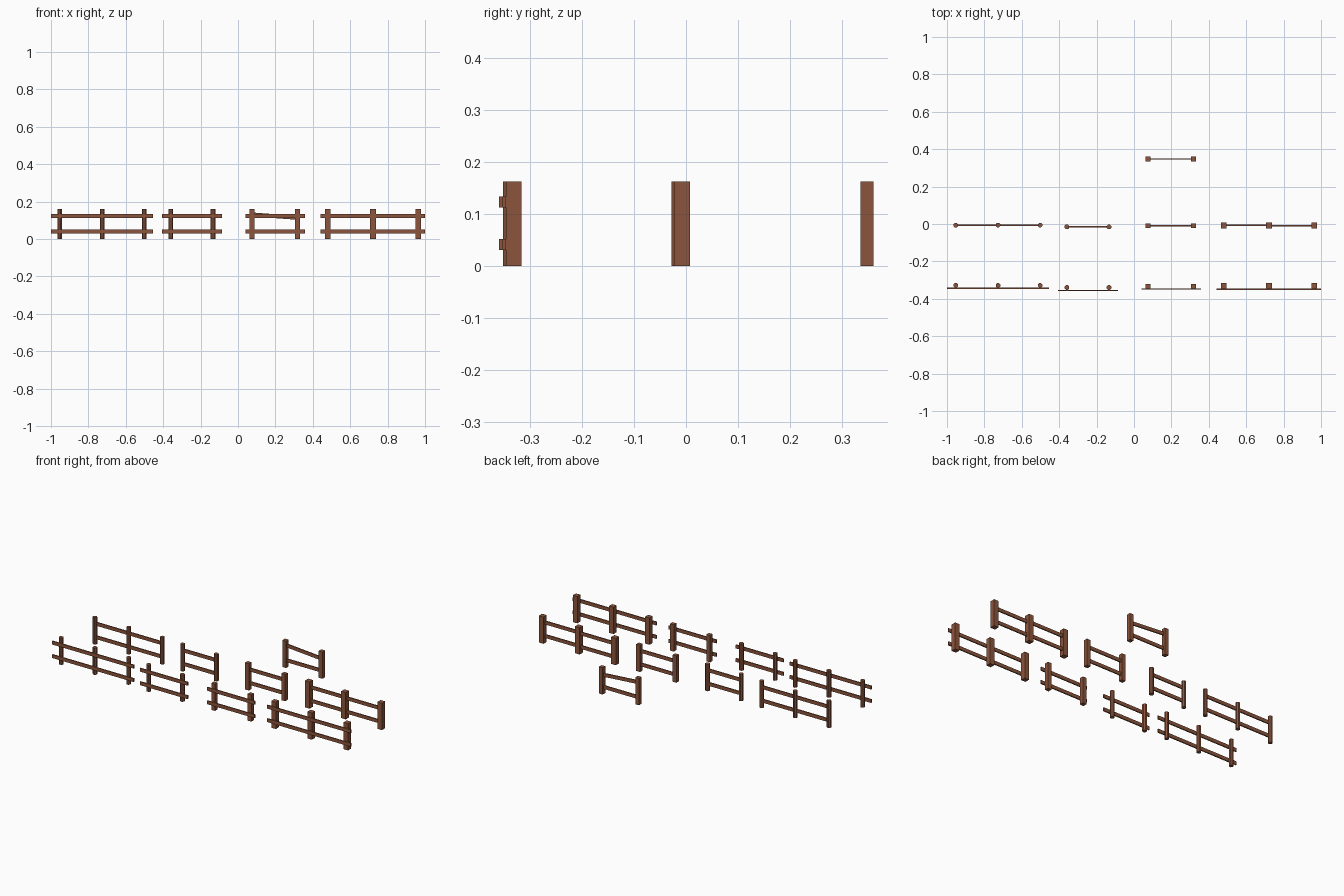
import bpy, math

if "Cube" in bpy.data.objects:
    bpy.data.objects.remove(bpy.data.objects["Cube"])

wood = bpy.data.materials.new("brown_wood")
wood.diffuse_color = (0.26, 0.09, 0.045, 1)
wood.use_nodes = True
wood.node_tree.nodes["Principled BSDF"].inputs["Base Color"].default_value = wood.diffuse_color

POST_H = 0.162
RAIL_H = 0.021
RAIL_T = 0.007
RAIL_Z = (0.041, 0.1225)


def finish(obj, name):
    obj.name = name
    obj.data.materials.append(wood)
    return obj


def post(name, x, y, size, is_round):
    # round posts are low-poly octagons, the others are square timbers
    if is_round:
        bpy.ops.mesh.primitive_cylinder_add(vertices=8, radius=size / 2, depth=POST_H,
                                            location=(x, y, POST_H / 2),
                                            rotation=(0, 0, math.pi / 8))
        return finish(bpy.context.object, name)
    bpy.ops.mesh.primitive_cube_add(size=1, location=(x, y, POST_H / 2))
    bpy.context.object.scale = (size, size, POST_H)
    return finish(bpy.context.object, name)


def rail(name, x0, x1, y, z, tilt=0.0):
    bpy.ops.mesh.primitive_cube_add(size=1, location=((x0 + x1) / 2, y, z),
                                    rotation=(0, tilt, 0))
    bpy.context.object.scale = (x1 - x0, RAIL_T, RAIL_H)
    return finish(bpy.context.object, name)


def overlaid_fence(name, xs, y, size, is_round, x0, x1):
    # long rails nailed to the front of the posts
    for x in xs:
        post(name + "_post", x, y, size, is_round)
    for z in RAIL_Z:
        rail(name + "_rail", x0, x1, y - size / 2 - RAIL_T / 2 + 0.0005, z)


def slotted_fence(name, xs, y, size, is_round, shifts=(0, 0), tilt=0.0):
    # short rails let into the posts, one pair per bay
    for x in xs:
        post(name + "_post", x, y, size, is_round)
    inset = size * 0.3
    for a, b, dy in zip(xs, xs[1:], shifts):
        rail(name + "_lower_rail", a + inset, b - inset, y + dy, RAIL_Z[0])
        rail(name + "_upper_rail", a + inset, b - inset, y + dy, RAIL_Z[1], tilt)


LONG_ROUND = (-0.953, -0.727, -0.502)
SHORT_ROUND = (-0.359, -0.134)
SHORT_SQUARE = (0.075, 0.318)
LONG_SQUARE = (0.480, 0.722, 0.964)

# front row
overlaid_fence("front_long_round", LONG_ROUND, -0.328, 0.026, True, -1.0, -0.455)
overlaid_fence("front_short_round", SHORT_ROUND, -0.3395, 0.027, True, -0.405, -0.086)
overlaid_fence("front_short_square", SHORT_SQUARE, -0.332, 0.025, False, 0.039, 0.357)
overlaid_fence("front_long_square", LONG_SQUARE, -0.331, 0.030, False, 0.441, 1.0)

# middle row
slotted_fence("middle_long_round", LONG_ROUND, -0.006, 0.026, True)
slotted_fence("middle_short_round", SHORT_ROUND, -0.0155, 0.027, True)
slotted_fence("middle_short_square", SHORT_SQUARE, -0.009, 0.025, False)
slotted_fence("middle_long_square", LONG_SQUARE, -0.008, 0.031, False, (0.002, -0.002))

# back fence with a sagging upper rail
slotted_fence("back_short_square", SHORT_SQUARE, 0.3475, 0.025, False, tilt=0.075)
